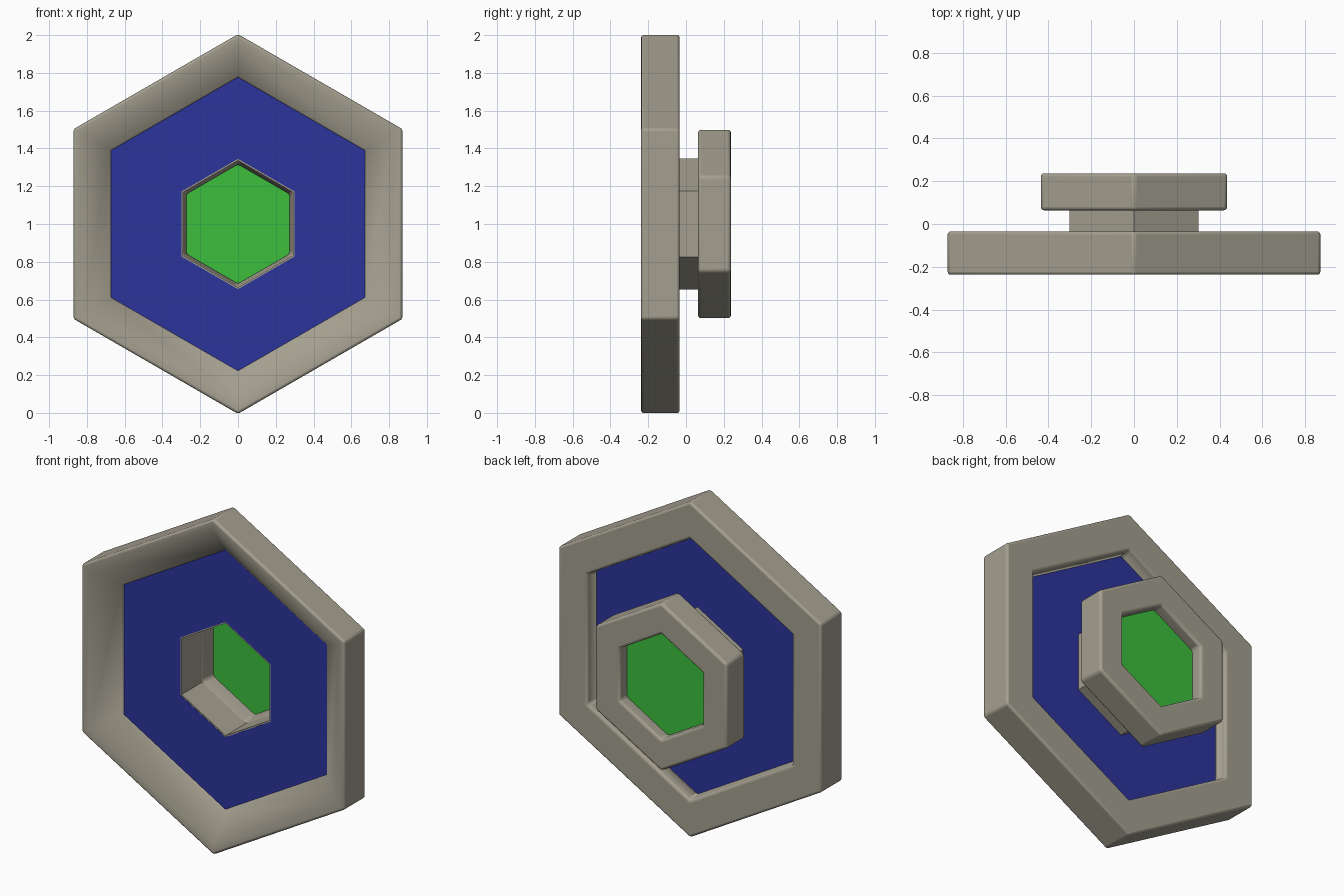
import bpy, bmesh, math

if "Cube" in bpy.data.objects:
    bpy.data.objects.remove(bpy.data.objects["Cube"])


def material(name, rgb):
    m = bpy.data.materials.new(name)
    m.diffuse_color = (*rgb, 1)
    m.use_nodes = True
    m.node_tree.nodes["Principled BSDF"].inputs["Base Color"].default_value = m.diffuse_color
    return m


GREY = material("stone_grey", (0.37, 0.345, 0.275))
BLUE = material("deep_blue", (0.025, 0.033, 0.33))
GREEN = material("bright_green", (0.045, 0.52, 0.045))


def hex_loop(bm, r, y):
    # pointy-top hexagon facing the front, centred at z = 1
    return [bm.verts.new((r * math.sin(i * math.pi / 3), y,
                          1 + r * math.cos(i * math.pi / 3))) for i in range(6)]


def finish(bm, name, mat, bevel):
    bmesh.ops.recalc_face_normals(bm, faces=bm.faces[:])
    mesh = bpy.data.meshes.new(name)
    bm.to_mesh(mesh)
    bm.free()
    ob = bpy.data.objects.new(name, mesh)
    bpy.context.collection.objects.link(ob)
    mesh.materials.append(mat)
    if bevel:
        b = ob.modifiers.new("soft_edges", 'BEVEL')
        b.width = bevel
        b.segments = 3
        b.limit_method = 'ANGLE'
        b.angle_limit = math.radians(48)
    bpy.context.view_layer.objects.active = ob
    bpy.ops.object.select_all(action='DESELECT')
    ob.select_set(True)
    bpy.ops.object.shade_smooth_by_angle(angle=math.radians(50))
    return ob


def hex_ring(name, profile, mat, bevel=0.0):
    # sweep a closed (radius, y) profile around six sides
    bm = bmesh.new()
    loops = [hex_loop(bm, r, y) for r, y in profile]
    for k, a in enumerate(loops):
        b = loops[(k + 1) % len(loops)]
        for i in range(6):
            j = (i + 1) % 6
            bm.faces.new((a[i], a[j], b[j], b[i]))
    return finish(bm, name, mat, bevel)


def hex_plate(name, r, y0, y1, mat):
    bm = bmesh.new()
    a, b = hex_loop(bm, r, y0), hex_loop(bm, r, y1)
    bm.faces.new(a)
    bm.faces.new(b)
    for i in range(6):
        j = (i + 1) % 6
        bm.faces.new((a[i], a[j], b[j], b[i]))
    return finish(bm, name, mat, 0)


# large front frame, sloping inward to the panel
hex_ring("front_frame", [(1.005, -0.237), (0.945, -0.237), (0.772, -0.118),
                         (0.772, -0.105), (0.785, -0.035), (1.005, -0.035)],
         GREY, 0.015)
# blue panel with a hexagonal opening
hex_ring("blue_panel", [(0.80, -0.119), (0.345, -0.119),
                        (0.345, -0.110), (0.80, -0.110)], BLUE)
# thin neck joining the two frames
hex_ring("neck", [(0.347, -0.117), (0.336, -0.117),
                  (0.336, 0.08), (0.347, 0.08)], GREY)
# small rear frame
hex_ring("rear_frame", [(0.503, 0.064), (0.338, 0.064), (0.316, 0.15),
                        (0.316, 0.237), (0.503, 0.237)], GREY, 0.015)
# green window inside the rear frame
hex_plate("green_window", 0.325, 0.159, 0.167, GREEN)
